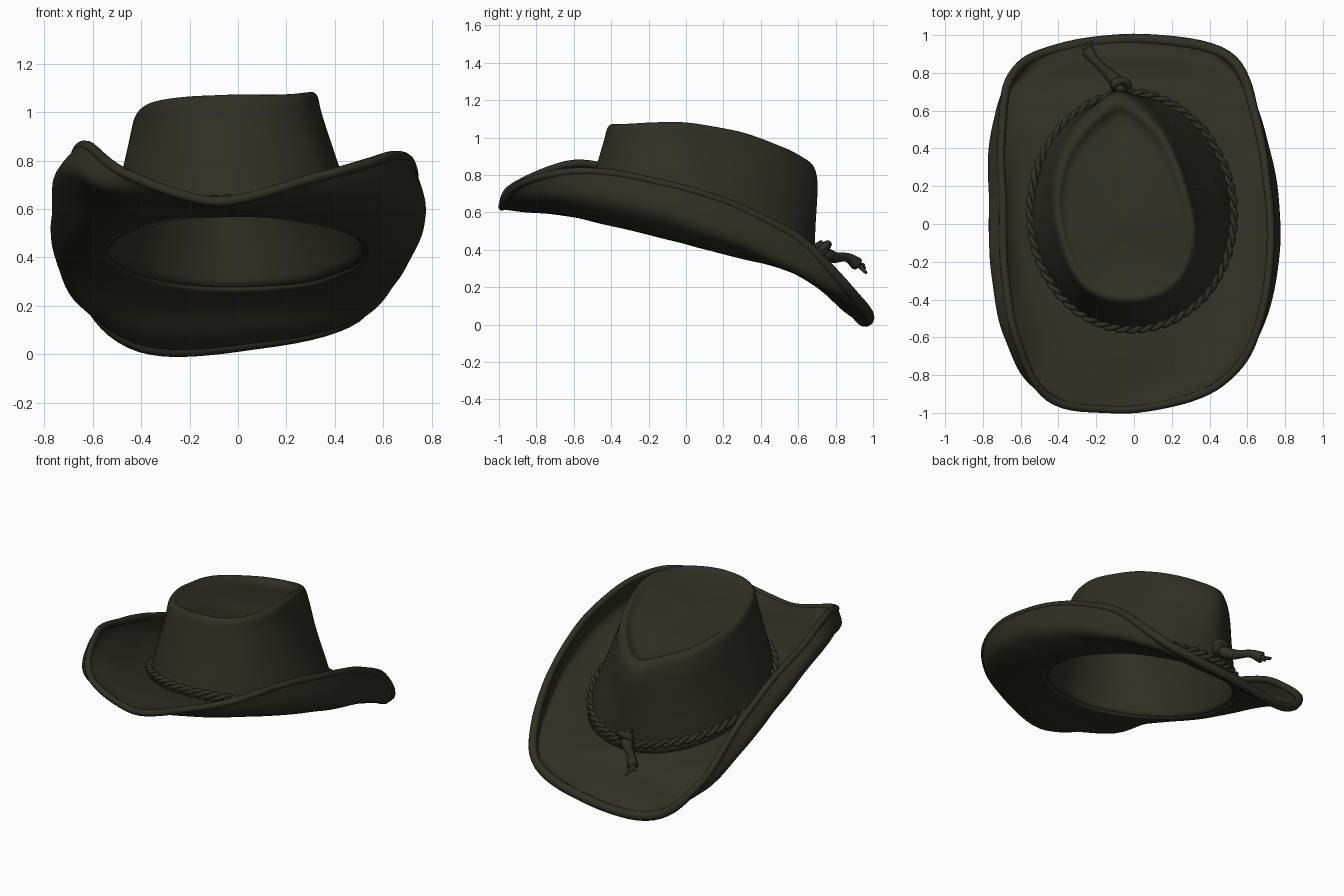
import bpy, bmesh, math
from mathutils import Vector, noise

if "Cube" in bpy.data.objects:
    bpy.data.objects.remove(bpy.data.objects["Cube"])

felt = bpy.data.materials.new("dark_olive_felt")
felt.diffuse_color = (0.029, 0.0285, 0.0175, 1)
felt.use_nodes = True
felt.node_tree.nodes["Principled BSDF"].inputs["Base Color"].default_value = felt.diffuse_color

AROUND, STEPS = 128, 7


def spline(p0, p1, p2, p3, t):
    return 0.5 * (2 * p1 + (p2 - p0) * t + (2 * p0 - 5 * p1 + 4 * p2 - p3) * t * t
                  + (3 * p1 - p0 - 3 * p2 + p3) * t ** 3)


def closed(points, n):
    """Smooth closed loop of n samples through the control points."""
    m, out = len(points), []
    for i in range(n):
        u = i / n * m
        k = int(u)
        out.append(spline(*[points[(k + d) % m] for d in (-1, 0, 1, 2)], u - k))
    return out


def opened(points, steps):
    """Smooth open path through the control points."""
    p = [2 * points[0] - points[1]] + points + [2 * points[-1] - points[-2]]
    out = [spline(*p[k:k + 4], s / steps) for k in range(len(points) - 1) for s in range(steps)]
    return out + [points[-1]]


def finish(name, bm):
    bmesh.ops.recalc_face_normals(bm, faces=bm.faces)
    me = bpy.data.meshes.new(name)
    bm.to_mesh(me)
    bm.free()
    me.materials.append(felt)
    me.polygons.foreach_set("use_smooth", [True] * len(me.polygons))
    ob = bpy.data.objects.new(name, me)
    bpy.context.collection.objects.link(ob)
    return ob


def bridge(bm, a, b):
    n = len(a)
    for i in range(n):
        bm.faces.new((a[i], a[(i + 1) % n], b[(i + 1) % n], b[i]))


def loft(name, rings, thickness, cap=False):
    """Felt shell skinned through control rings, with slight unevenness."""
    columns = [opened(list(col), STEPS) for col in zip(*[closed(r, AROUND) for r in rings])]
    bm = bmesh.new()
    rows = []
    for row in zip(*columns):
        rows.append([bm.verts.new(p + 0.006 * noise.noise_vector(p * 4)) for p in row])
    for a, b in zip(rows, rows[1:]):
        bridge(bm, a, b)
    if cap:
        bm.faces.new(rows[-1])
    ob = finish(name, bm)
    mod = ob.modifiers.new("thickness", "SOLIDIFY")
    mod.thickness, mod.offset = thickness, 0
    return columns


def tube(name, path, radius, cyclic=False):
    """Round cord along a path; radius may be a function of 0..1."""
    bm = bmesh.new()
    n, rows = len(path), []
    for i, p in enumerate(path):
        a = path[(i - 1) % n] if cyclic else path[max(i - 1, 0)]
        b = path[(i + 1) % n] if cyclic else path[min(i + 1, n - 1)]
        d = (b - a).normalized()
        u = d.cross(Vector((0.05, 0.1, 1))).normalized()
        v = u.cross(d)
        r = radius(i / (n - 1)) if callable(radius) else radius
        rows.append([bm.verts.new(p + r * (u * math.cos(k * math.tau / 10) + v * math.sin(k * math.tau / 10)))
                     for k in range(10)])
    for a, b in zip(rows, rows[1:]):
        bridge(bm, a, b)
    if cyclic:
        bridge(bm, rows[-1], rows[0])
    else:
        bm.faces.new(rows[0])
        bm.faces.new(rows[-1])
    return finish(name, bm)


def plane(y):
    return 0.443 - 0.25 * y


V = lambda pts: [Vector(p) for p in pts]

# Control rings: 16 stations, starting at the front and turning towards +x
edge = V([(-.08, -.98, .63), (.29, -.925, .72), (.54, -.77, .79), (.67, -.5, .82),
          (.72, -.1, .75), (.70, .25, .64), (.635, .6, .46), (.49, .895, .16),
          (.05, .978, .045), (-.4, .925, .035), (-.645, .79, .25), (-.70, .45, .54),
          (-.695, .1, .69), (-.685, -.25, .795), (-.625, -.6, .86), (-.45, -.92, .74)])
bulge = V([(-.08, -.86, .615), (.31, -.84, .655), (.54, -.72, .68), (.69, -.47, .67),
           (.755, -.1, .59), (.735, .25, .47), (.645, .57, .31), (.47, .82, .155),
           (.04, .88, .09), (-.37, .84, .09), (-.64, .72, .21), (-.745, .45, .42),
           (-.757, .1, .59), (-.745, -.25, .72), (-.67, -.59, .75), (-.51, -.83, .68)])
rim = V([(-.07, -.40, 1.053), (.1, -.38, 1.055), (.23, -.3, 1.06), (.295, -.17, 1.065),
         (.31, -.02, 1.065), (.28, .14, 1.045), (.21, .34, 1.0), (.1, .52, .935),
         (-.07, .64, .87), (-.2, .57, .89), (-.33, .42, .93), (-.395, .24, .965),
         (-.405, .06, .99), (-.375, -.1, 1.015), (-.31, -.26, 1.04), (-.21, -.36, 1.05)])
base = []
for k in range(16):
    a = k * math.tau / 16
    y = 0.06 - 0.61 * math.cos(a)
    base.append(Vector((0.535 * math.sin(a) - 0.005, y, plane(y))))
middle = []
for p, q in zip(base, bulge):
    m = p.lerp(q, 0.55)
    m.z = plane(m.y) + 0.3 * (q.z - plane(q.y)) - 0.005
    middle.append(m)

# Brim, rolled up at the sides and dropping at the back
loft("brim", [base, middle, bulge, edge], 0.028)

# Rolled bead around the brim edge, heavier at the back
edge_path = [p + 0.006 * noise.noise_vector(p * 4) for p in closed(edge, AROUND)]
tube("brim_edge_bead", edge_path, lambda t: 0.021 - 0.009 * math.cos(t * math.tau) ** 3 * (abs(t - .5) < .25), True)

# Crown with a teardrop dent on top
centre = Vector((-0.06, 0, 0))


def scaled(f, z):
    return [Vector((centre.x + (p.x - centre.x) * f, p.y * f, z(p.z))) for p in rim]


shoulder = scaled(1.075, lambda z: z - 0.09)
wall = [p.lerp(q, 0.48) for p, q in zip(base, shoulder)]
dent_edge = scaled(0.86, lambda z: z - 0.015)
dent = scaled(0.5, lambda z: 0.5 * z + 0.5 * 1.0 - 0.02)
dent_middle = scaled(0.02, lambda z: 0.985)
columns = loft("crown", [base, wall, shoulder, rim, dent_edge, dent, dent_middle], 0.024, True)

# Twisted cord band around the foot of the crown
foot = [c[2] for c in columns]
for s in range(2):
    strand = []
    for i in range(AROUND * 3):
        k, f = divmod(i, 3)
        p = foot[k].lerp(foot[(k + 1) % AROUND], f / 3)
        out = Vector((p.x, p.y - 0.06, 0)).normalized()
        w = i / (AROUND * 3) * math.tau * 28 + s * math.pi
        strand.append(p + out * (0.022 + 0.012 * math.cos(w)) + Vector((0, 0, 0.014 * math.sin(w))))
    tube("band_strand_%d" % (s + 1), strand, 0.014, True)

# Knot at the back of the band
for i, (tilt, r) in enumerate([(0.3, 0.026), (-0.6, 0.022)]):
    loop = []
    for k in range(24):
        a = k * math.tau / 24
        loop.append(Vector((-0.07 + r * 1.5 * math.cos(a), 0.735 + r * math.sin(a) * math.cos(tilt),
                            0.405 + r * math.sin(a + tilt))))
    tube("knot_loop_%d" % (i + 1), loop, 0.02, True)

# Hanging tail and its frayed ends
tail = V([(-.07, .705, .44), (-.08, .74, .385), (-.13, .79, .36), (-.2, .86, .36), (-.245, .915, .325)])
tube("cord_tail", opened(tail, 6), lambda t: 0.03 - 0.006 * math.cos(t * 9))
for i, end in enumerate([(-.225, .965, .275), (-.29, .95, .32), (-.255, .96, .3)]):
    path = opened([tail[-2], tail[-1], Vector(end)], 5)
    tube("frayed_end_%d" % (i + 1), path, lambda t: 0.022 - 0.014 * t)
